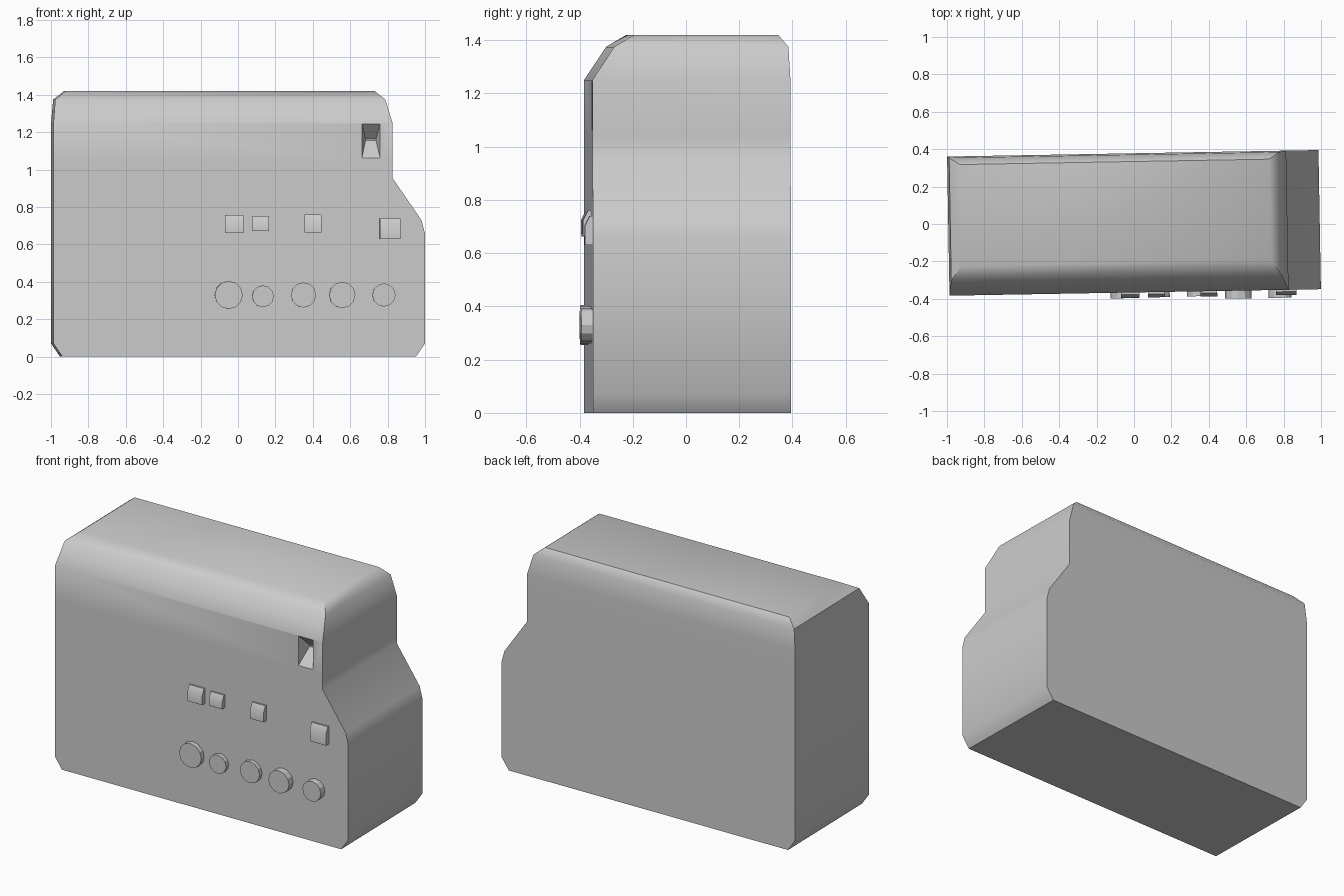
import bpy, bmesh, math
from mathutils import Matrix

old = bpy.data.objects.get("Cube")
if old:
    bpy.data.objects.remove(old, do_unlink=True)

grey = bpy.data.materials.new("plain grey")
grey.use_nodes = True
colour = (0.6, 0.6, 0.6, 1)
grey.diffuse_color = colour
grey.node_tree.nodes["Principled BSDF"].inputs["Base Color"].default_value = colour

TURN = Matrix.Rotation(math.radians(1), 4, "Z")  # whole model stands slightly turned
FRONT, BACK = -0.366, 0.378


def finish(bm, name, material=grey):
    bmesh.ops.recalc_face_normals(bm, faces=bm.faces)
    mesh = bpy.data.meshes.new(name)
    bm.to_mesh(mesh)
    bm.free()
    obj = bpy.data.objects.new(name, mesh)
    bpy.context.collection.objects.link(obj)
    mesh.materials.append(material)
    obj.matrix_world = TURN
    return obj


def loft(name, rings):
    """Closed solid from a list of four-cornered rings."""
    bm = bmesh.new()
    loops = [[bm.verts.new(p) for p in ring] for ring in rings]
    for a, b in zip(loops, loops[1:]):
        for i in range(4):
            j = (i + 1) % 4
            bm.faces.new((a[i], a[j], b[j], b[i]))
    bm.faces.new(loops[0])
    bm.faces.new(loops[-1])
    return finish(bm, name)


def select_only(obj):
    bpy.ops.object.select_all(action="DESELECT")
    obj.select_set(True)
    bpy.context.view_layer.objects.active = obj


# Housing: left edge, right edge, front, back at each height
levels = [
    (0, -0.945, 0.945, FRONT, BACK),
    (0.07, -0.993, 0.993, FRONT, BACK),
    (0.66, -0.993, 0.993, FRONT, BACK),
    (0.73, -0.993, 0.975, FRONT, BACK),
    (0.955, -0.993, 0.82, FRONT, BACK),
    (1.04, -0.993, 0.82, FRONT, BACK),
    (1.25, -0.993, 0.82, FRONT, BACK),
    (1.375, -0.982, 0.783, -0.283, 0.371),
    (1.42, -0.925, 0.728, -0.208, 0.334),
]
housing = loft("housing", [
    [(l, f, z), (r, f, z), (r, b, z), (l, b, z)] for z, l, r, f, b in levels])

# Wedge-shaped recess in the front
def slot_ring(y, half_width, low, high):
    x = 0.705
    return [(x - half_width, y, low), (x + half_width, y, low),
            (x + half_width, y, high), (x - half_width, y, high)]

cutter = loft("slot_cutter", [
    slot_ring(FRONT - 0.02, 0.054, 1.04, 1.265),
    slot_ring(FRONT + 0.08, 0.028, 1.155, 1.165)])
cutter.hide_render = True
cut = housing.modifiers.new("slot", "BOOLEAN")
cut.operation = "DIFFERENCE"
cut.solver = "EXACT"
cut.object = cutter
select_only(housing)
bpy.ops.object.modifier_apply(modifier=cut.name)
bpy.data.objects.remove(cutter, do_unlink=True)

# Soft rounded edges, with a crisp rim around the flat top
bpy.ops.object.shade_smooth_by_angle(angle=math.radians(40))
mesh = housing.data
sharp = mesh.attributes.get("sharp_edge") or mesh.attributes.new("sharp_edge", "BOOLEAN", "EDGE")
for edge in mesh.edges:
    if all(mesh.vertices[v].co.z > 1.41 for v in edge.vertices):
        sharp.data[edge.index].value = True

# Square push buttons with a sloped upper edge
for n, (x, z, w, h) in enumerate([
        (-0.02, 0.71, 0.10, 0.095), (0.12, 0.712, 0.09, 0.08),
        (0.40, 0.712, 0.09, 0.095), (0.813, 0.685, 0.11, 0.11)], 1):
    x += FRONT * 0.0175
    l, r, low, high = x - w / 2, x + w / 2, z - h / 2, z + h / 2
    face, base = FRONT - 0.028, FRONT + 0.01
    sides = [[(s, base, low), (s, face, low), (s, face, high - 0.035),
              (s, face + 0.018, high), (s, base, high)] for s in (l, r)]
    bm = bmesh.new()
    a, b = [[bm.verts.new(p) for p in side] for side in sides]
    bm.faces.new(a)
    bm.faces.new(b)
    for i in range(5):
        j = (i + 1) % 5
        bm.faces.new((a[i], a[j], b[j], b[i]))
    button = finish(bm, f"push_button_{n}")
    select_only(button)
    bpy.ops.object.shade_smooth_by_angle(angle=math.radians(50))

# Round knobs
for n, (x, z, radius, reach) in enumerate([
        (-0.05, 0.33, 0.075, 0.03), (0.133, 0.323, 0.058, 0.027),
        (0.35, 0.33, 0.067, 0.026), (0.557, 0.33, 0.07, 0.042),
        (0.78, 0.33, 0.062, 0.042)], 1):
    bm = bmesh.new()
    depth = reach + 0.01
    place = Matrix.Translation((x + FRONT * 0.0175, FRONT + 0.01 - depth / 2, z))
    bmesh.ops.create_cone(bm, cap_ends=True, segments=12, radius1=radius,
                          radius2=radius, depth=depth,
                          matrix=place @ Matrix.Rotation(math.pi / 2, 4, "X"))
    finish(bm, f"knob_{n}")
